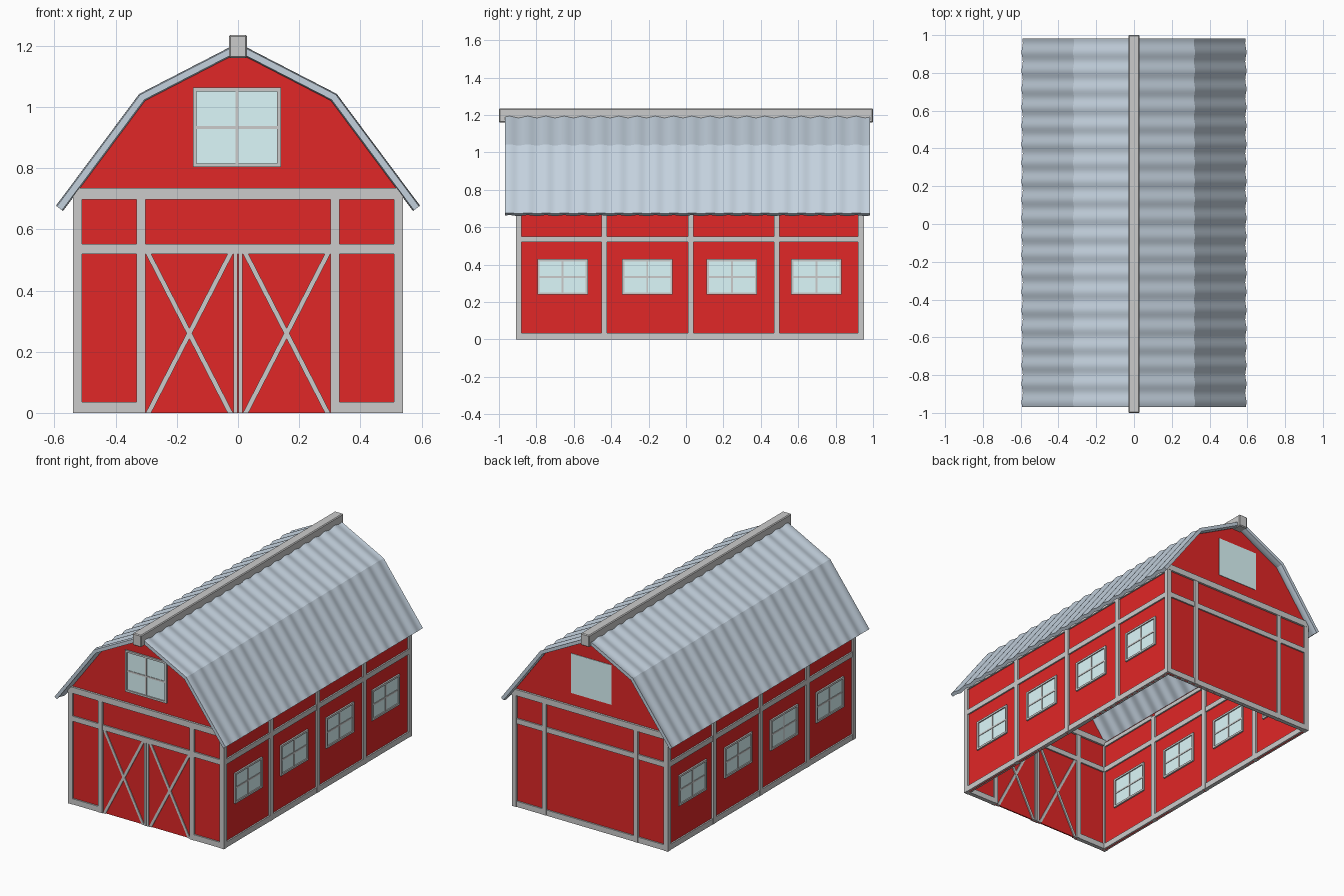
import bpy, bmesh, math
from mathutils import Vector

if "Cube" in bpy.data.objects:
    bpy.data.objects.remove(bpy.data.objects["Cube"])


def material(name, rgb):
    m = bpy.data.materials.new(name)
    m.diffuse_color = (*rgb, 1)
    m.use_nodes = True
    m.node_tree.nodes["Principled BSDF"].inputs["Base Color"].default_value = m.diffuse_color
    return m


RED = material("barn_red", (0.75, 0.02, 0.02))
GLASS = material("pale_glass", (0.72, 0.94, 0.96))
METAL = material("roof_metal", (0.55, 0.64, 0.73))

SIDE = 0.525                  # side wall planes at x = +-SIDE
FRONT, BACK = -0.895, 0.935   # end wall planes in y


def finish(name, bm, mat):
    bmesh.ops.recalc_face_normals(bm, faces=bm.faces)
    me = bpy.data.meshes.new(name)
    bm.to_mesh(me)
    bm.free()
    ob = bpy.data.objects.new(name, me)
    bpy.context.collection.objects.link(ob)
    if mat:
        me.materials.append(mat)
    return ob


def rect(u0, u1, z0, z1):
    return [(u0, z0), (u1, z0), (u1, z1), (u0, z1)]


def plates(name, along, plane, polys, depth, mat=None):
    """Extrude (u, z) outlines on an upright plane; u runs along x or y."""
    bm = bmesh.new()
    for poly in polys:
        rings = []
        for d in (plane - depth / 2, plane + depth / 2):
            rings.append([bm.verts.new((u, d, z) if along == "x" else (d, u, z))
                          for u, z in poly])
        a, b = rings
        bm.faces.new(a)
        bm.faces.new(b[::-1])
        for i in range(len(a)):
            j = (i + 1) % len(a)
            bm.faces.new((a[i], a[j], b[j], b[i]))
    return finish(name, bm, mat)


def window_frame(name, along, plane, u0, u1, z0, z1, t=0.012, m=0.005):
    """Surround with one vertical and one horizontal glazing bar."""
    uc, zc = (u0 + u1) / 2, (z0 + z1) / 2
    plates(name, along, plane, [
        rect(u0, u1, z0, z0 + t), rect(u0, u1, z1 - t, z1),
        rect(u0, u0 + t, z0 + t, z1 - t), rect(u1 - t, u1, z0 + t, z1 - t)], 0.028)
    plates(name + "_bars", along, plane, [
        rect(uc - m, uc + m, z0 + t, z1 - t),
        rect(u0 + t, u1 - t, zc - m, zc + m)], 0.02)


# end walls with gambrel tops
gable = [(-SIDE, 0), (SIDE, 0), (SIDE, 0.732), (0.316, 1.022), (0, 1.186),
         (-0.316, 1.022), (-SIDE, 0.732)]
plates("front_wall", "x", FRONT, [gable], 0.008, RED)
plates("back_wall", "x", BACK, [gable], 0.008, RED)

# side walls, framing and windows
post_starts = [-0.91, -0.453, 0.01, 0.47, 0.92]
for label, x in (("left", -SIDE), ("right", SIDE)):
    plates(label + "_wall", "y", x, [rect(FRONT, BACK, 0, 0.725)], 0.008, RED)
    plates(label + "_posts", "y", x,
           [rect(y, y + 0.031, 0, 0.7) for y in post_starts], 0.03)
    plates(label + "_beams", "y", x,
           [rect(a + 0.03, b, z0, z1)
            for a, b in zip(post_starts, post_starts[1:])
            for z0, z1 in ((0, 0.035), (0.52, 0.552), (0.69, 0.715))], 0.026)
    for i, y in enumerate((-0.795, -0.342, 0.11, 0.562)):
        name = f"{label}_window_{i + 1}"
        plates(name + "_glass", "y", x,
               [rect(y + 0.006, y + 0.264, 0.246, 0.424)], 0.014, GLASS)
        window_frame(name, "y", x, y, y + 0.27, 0.24, 0.43)

# end wall framing
for label, y in (("front", FRONT), ("back", BACK)):
    plates(label + "_eave_beam", "x", y, [rect(-0.54, 0.54, 0.697, 0.735)], 0.034)
    plates(label + "_posts", "x", y,
           [rect(-0.331, -0.303, 0, 0.7), rect(0.303, 0.331, 0, 0.7)], 0.03)
    plates(label + "_middle_beam", "x", y, [rect(-0.51, 0.51, 0.52, 0.552)], 0.026)
    plates(label + "_gable_glass", "x", y,
           [rect(-0.143, 0.137, 0.81, 1.058)], 0.014, GLASS)
plates("front_sills", "x", FRONT,
       [rect(-0.51, -0.331, 0, 0.035), rect(0.331, 0.51, 0, 0.035)], 0.026)
plates("back_sill", "x", BACK, [rect(-0.51, 0.51, 0, 0.035)], 0.026)
window_frame("front_gable_window", "x", FRONT, -0.147, 0.14, 0.804, 1.063)

# double doors: meeting stiles and cross braces
plates("door_stiles", "x", FRONT,
       [rect(-0.015, -0.001, 0, 0.52), rect(0.001, 0.015, 0, 0.52)], 0.024)
w = 0.018
for label, a, b in (("left", -0.302, -0.016), ("right", 0.016, 0.302)):
    plates(f"{label}_door_brace_up", "x", FRONT,
           [[(a, 0), (a + w, 0), (b, 0.52), (b - w, 0.52)]], 0.02)
    plates(f"{label}_door_brace_down", "x", FRONT,
           [[(b - w, 0), (b, 0), (a + w, 0.52), (a, 0.52)]], 0.018)

# corrugated gambrel roof: closed cross-section lofted along y with a ripple
outer = [(-0.592, 0.675), (-0.32, 1.04), (0, 1.205), (0.32, 1.04), (0.592, 0.675)]
pts = [Vector(p) for p in outer]
offsets = []
for i, p in enumerate(pts):
    ns = []
    for a, b in zip(pts, pts[1:]):
        if p in (a, b):
            d = (b - a).normalized()
            ns.append(Vector((-d.y, d.x)))
    n = sum(ns, Vector((0, 0))).normalized()
    offsets.append(n / n.dot(ns[0]))
WAVES, STEPS = 20, 8
Y0, Y1 = -0.968, 0.983
bm = bmesh.new()
rings = []
for k in range(WAVES * STEPS + 1):
    y = Y0 + (Y1 - Y0) * k / (WAVES * STEPS)
    r = 0.004 * math.sin(2 * math.pi * k / STEPS)
    top = [p + n * r for p, n in zip(pts, offsets)]
    low = [p + n * (r - 0.021) for p, n in zip(pts, offsets)]
    rings.append([bm.verts.new((q.x, y, q.y)) for q in top + low[::-1]])
for a, b in zip(rings, rings[1:]):
    for i in range(10):
        j = (i + 1) % 10
        bm.faces.new((a[i], a[j], b[j], b[i]))
for ring in (rings[0], rings[-1]):
    for i in range(4):
        bm.faces.new((ring[i], ring[i + 1], ring[8 - i], ring[9 - i]))
roof = finish("corrugated_roof", bm, METAL)
bpy.context.view_layer.objects.active = roof
roof.select_set(True)
bpy.ops.object.shade_smooth_by_angle(angle=math.radians(25))

# ridge beam, slightly bevelled
ridge = plates("ridge_beam", "x", 0, [rect(-0.03, 0.03, 1.16, 1.235)], 2.0)
bev = ridge.modifiers.new("bevel", "BEVEL")
bev.width = 0.005
bev.segments = 1
